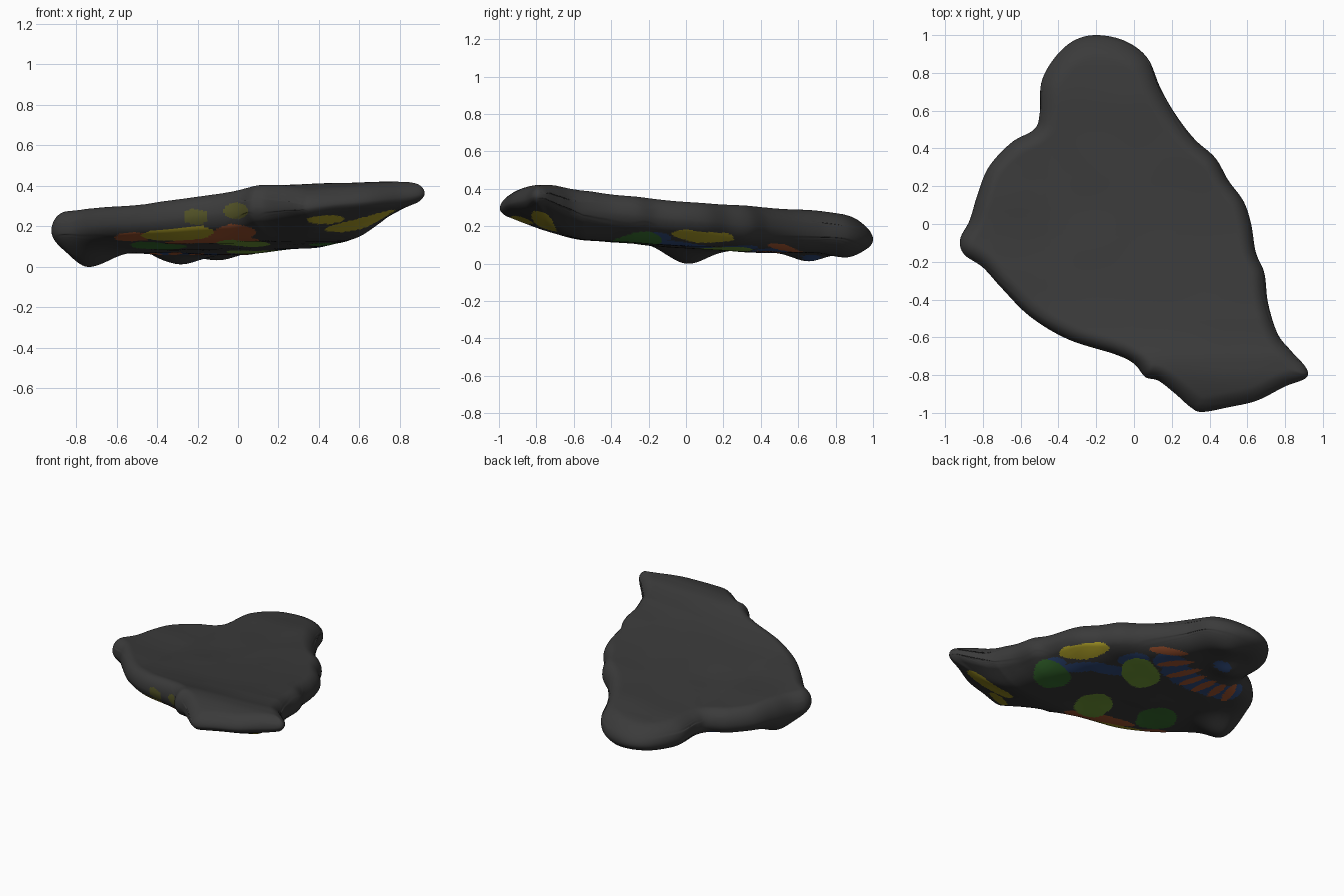
import bpy, bmesh, math
from mathutils import Vector, kdtree, noise

if "Cube" in bpy.data.objects:
    bpy.data.objects.remove(bpy.data.objects["Cube"])

# ---------- colours ----------
COLOURS = {
    "charcoal": (0.043, 0.043, 0.043), "yellow": (0.40, 0.33, 0.02),
    "orange": (0.36, 0.09, 0.03), "light_green": (0.17, 0.33, 0.04),
    "dark_green": (0.04, 0.16, 0.03), "blue": (0.03, 0.07, 0.20),
    "olive": (0.085, 0.085, 0.02),
}
NAMES = list(COLOURS)

# ---------- outline of the slab, seen from above ----------
OUTLINE = [(-.2, 1), (-.05, .97), (.07, .88), (.14, .72), (.22, .58), (.32, .45),
           (.43, .35), (.5, .23), (.58, .12), (.62, 0), (.645, -.15), (.69, -.26),
           (.71, -.42), (.76, -.58), (.83, -.67), (.91, -.76), (.91, -.815),
           (.8, -.86), (.65, -.935), (.5, -.97), (.36, -.995), (.3, -.97),
           (.22, -.9), (.13, -.83), (.06, -.81), (0, -.74), (-.1, -.69),
           (-.35, -.61), (-.55, -.49), (-.7, -.34), (-.8, -.23), (-.9, -.16),
           (-.92, -.08), (-.87, .02), (-.83, .15), (-.77, .3), (-.65, .43),
           (-.53, .5), (-.5, .58), (-.49, .75), (-.42, .88), (-.32, .97)]
CENTRE = Vector((0, -.1))
STEPS, RINGS = 12, 64


def spline(points, steps):
    """Closed Catmull-Rom curve."""
    p = [Vector(q) for q in points]
    n, out = len(p), []
    for i in range(n):
        a, b, c, d = p[i - 1], p[i], p[(i + 1) % n], p[(i + 2) % n]
        for k in range(steps):
            t = k / steps
            out.append(.5 * (2 * b + (c - a) * t + (2 * a - 5 * b + 4 * c - d) * t * t
                             + (3 * b - a - 3 * c + d) * t ** 3))
    return out


def ramp(x, keys):
    """Piecewise linear lookup."""
    for (x0, y0), (x1, y1) in zip(keys, keys[1:]):
        if x <= x1:
            t = max(0, (x - x0) / (x1 - x0))
            return y0 + (y1 - y0) * t
    return keys[-1][1]


TOP = [(-1, .345), (-.9, .39), (-.75, .415), (-.6, .37), (-.4, .337), (0, .305),
       (.4, .292), (.7, .29), (.9, .27), (1, .22)]
ACROSS = [(-1, .06), (0, .06), (.2, .09), (.4, .10), (.6, .14), (.7, .19), (.92, .24)]
ALONG = [(-1, .25), (-.8, .2), (-.6, .14), (-.3, .12), (-.1, .10), (.1, .085), (.4, .065), (1, .04)]
# low feet under the slab: x, y, depth, radius
BUMPS = [(-.74, .01, .085, .14), (-.28, .65, .04, .11), (-.1, .86, .02, .1)]


def smooth_ramp(x, keys):
    return sum(ramp(x + o, keys) for o in (-.06, -.03, 0, .03, .06)) / 5


def top_z(x, y):
    slope = ramp(y, [(-.75, .03), (-.5, .06)]) if x > 0 else .07
    lift = ramp(x, [(-.75, .03), (-.45, 0)])
    return smooth_ramp(y, TOP) + slope * x + lift + .006 * noise.noise(Vector((x * 4, y * 4, 1)))


def bottom_z(x, y):
    a, b = smooth_ramp(x, ACROSS), smooth_ramp(y, ALONG)
    z = .5 * (a + b + math.sqrt((a - b) ** 2 + .0004)) - .004
    # the front lobe thins toward its tip
    z += .14 * max(0, x - .35) * min(1, max(0, (-y - .55) / .2))
    for bx, by, depth, r in BUMPS:
        z -= depth * math.exp(-((x - bx) ** 2 + (y - by) ** 2) / (r * r))
    return z + .006 * noise.noise(Vector((x * 5, y * 5, 7)))


# ---------- painted patches on the underside, first match wins ----------
# colour, x, y, half length, half width, angle in degrees
PATCHES = [
    ("yellow", .505, .09, .18, .055, 115),
    ("yellow", .60, -.76, .18, .065, -6), ("yellow", .43, -.88, .10, .045, 27),
    ("yellow", -.30, -.555, .20, .06, 157),
    ("orange", -.03, -.63, .13, .06, 150), ("orange", -.52, -.43, .11, .05, 138),
    ("light_green", .03, -.38, .18, .12, 65),
    ("orange", -.12, -.51, .24, .07, 160),
    ("dark_green", .48, -.27, .15, .12, 60),
    ("light_green", .10, .19, .19, .125, 40),
    ("dark_green", -.39, -.23, .17, .13, 70),
    ("blue", -.20, .67, .06, .05, 0),
    ("blue", .55, -.15, .08, .04, 110), ("blue", .28, .08, .14, .06, 150),
    ("blue", .25, .29, .11, .06, 120), ("blue", .42, -.02, .16, .05, 120),
]
# fan of short stripes with a blue ground between them
FAN = [(.14, .53), (.03, .46), (-.09, .40), (-.20, .36), (-.31, .35), (-.41, .36), (-.50, .38)]
for i, (fx, fy) in enumerate(FAN):
    PATCHES.insert(0, ("orange", fx, fy, .13 if i < 3 else .11, .032, 137 - 11 * i))
for fx, fy in FAN[1:]:
    PATCHES.append(("blue", fx + .03, fy - .01, .12, .095, 150))


def underside_colour(x, y):
    if tree.find((x, y, 0))[2] < .02:      # bare rim
        return 0
    wob = .2 * noise.noise(Vector((x * 9, y * 9, 3)))
    for name, px, py, a, b, ang in PATCHES:
        c, s = math.cos(math.radians(ang)), math.sin(math.radians(ang))
        u, v = (x - px) * c + (y - py) * s, (y - py) * c - (x - px) * s
        if (u / a) ** 2 + (v / b) ** 2 < 1 + wob:
            return NAMES.index(name)
    return 0


# ---------- slab ----------
rim = spline(OUTLINE, STEPS)
n = len(rim)
tree = kdtree.KDTree(n)
for i, p in enumerate(rim):
    tree.insert((p.x, p.y, 0), i)
tree.balance()

bm = bmesh.new()


def arc(q):
    return math.sqrt(1 - (1 - min(q, 1)) ** 2)


def surface_point(p, side):
    """Point on the top (side 1) or underside (side -1), with a rounded rim."""
    d = tree.find((p.x, p.y, 0))[2]
    t, b = top_z(p.x, p.y), bottom_z(p.x, p.y)
    mid = (t + b) / 2
    if side > 0:
        fall = arc(d / ramp(p.y, [(.3, .08), (.9, .12)]))
    else:
        # short wall, then a shallow slope; plainly round at the back and left
        shallow = .45 * arc(d / .04) + .55 * (1 - (1 - min(d / .22, 1)) ** 2)
        w = ramp(p.y, [(.2, 1), (.5, 0)]) * ramp(p.x, [(-.75, 0), (-.5, 1)])
        fall = w * shallow + (1 - w) * arc(d / .14)
    return (p.x, p.y, mid + side * (t - b) / 2 * fall)


edge = [bm.verts.new((p.x, p.y, (top_z(p.x, p.y) + bottom_z(p.x, p.y)) / 2)) for p in rim]
for side in (1, -1):
    outer = edge
    faces = []
    for k in range(RINGS - 1, 0, -1):
        s = math.sin(math.pi / 2 * k / RINGS)
        ring = [bm.verts.new(surface_point(CENTRE + (p - CENTRE) * s, side)) for p in rim]
        for i in range(n):
            j = (i + 1) % n
            faces.append(bm.faces.new((outer[i], outer[j], ring[j], ring[i])))
        outer = ring
    hub = bm.verts.new(surface_point(CENTRE, side))
    for i in range(n):
        faces.append(bm.faces.new((outer[i], outer[(i + 1) % n], hub)))
    for f in faces:
        c = f.calc_center_median()
        if side < 0:
            f.material_index = underside_colour(c.x, c.y)
        # two faint dabs on the front side wall
        for dx, dz in ((-.21, .255), (-.01, .285)):
            if (c.y < -.55 and f.material_index == 0
                    and ((c.x - dx) / .06) ** 2 + ((c.z - dz) / .04) ** 2 < 1):
                f.material_index = NAMES.index("olive")

bmesh.ops.recalc_face_normals(bm, faces=bm.faces[:])
low = min(v.co.z for v in bm.verts)
for v in bm.verts:
    v.co.z -= low
mesh = bpy.data.meshes.new("painted_slab")
bm.to_mesh(mesh)
bm.free()
for name, rgb in COLOURS.items():
    m = bpy.data.materials.new(name)
    m.diffuse_color = (*rgb, 1)
    m.use_nodes = True
    m.node_tree.nodes["Principled BSDF"].inputs["Base Color"].default_value = m.diffuse_color
    mesh.materials.append(m)
slab = bpy.data.objects.new("painted_slab", mesh)
bpy.context.collection.objects.link(slab)
mesh.polygons.foreach_set("use_smooth", [True] * len(mesh.polygons))
